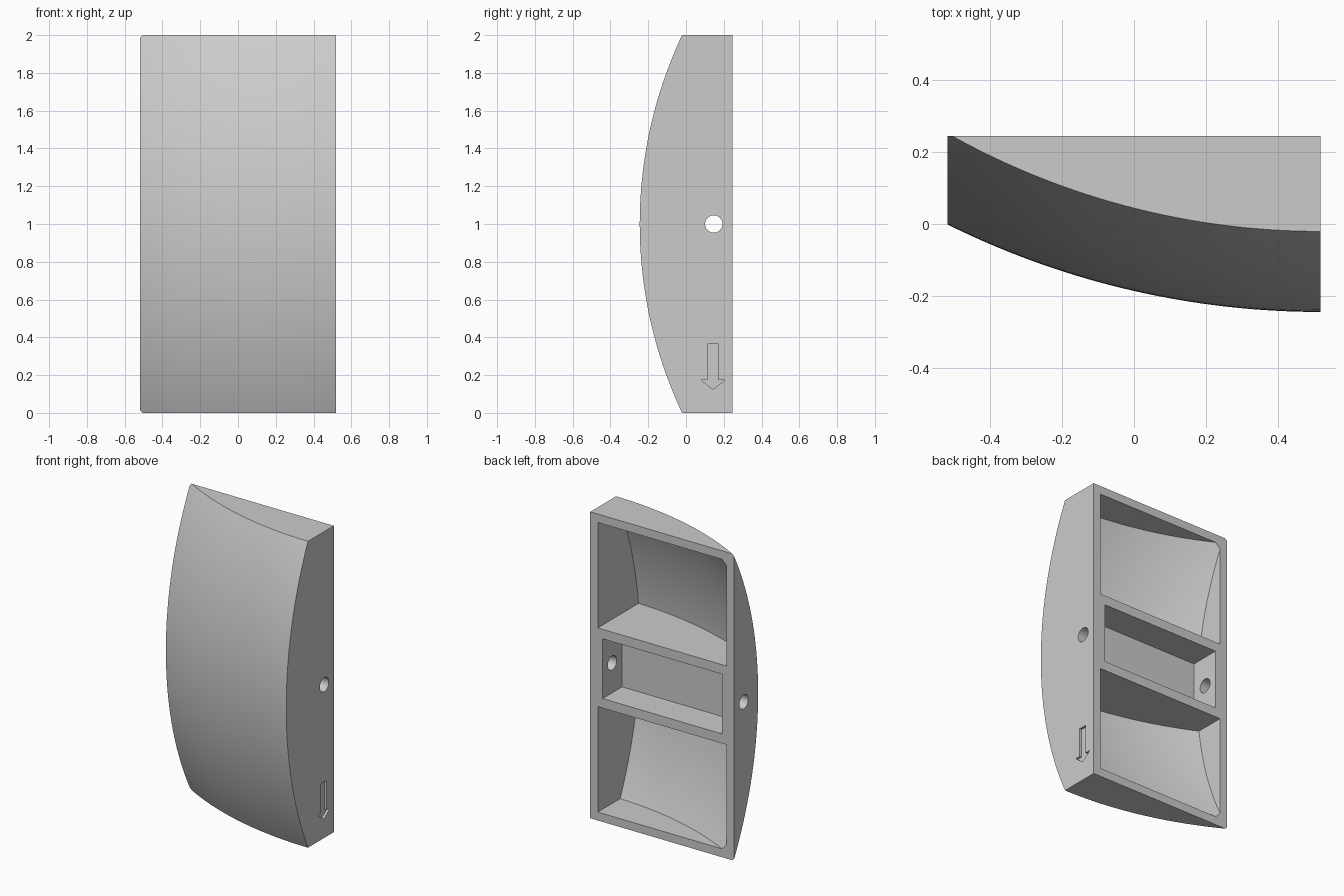
import bpy, bmesh, math
from mathutils import Matrix, Vector

cube = bpy.data.objects.get("Cube")
if cube:
    bpy.data.objects.remove(cube, do_unlink=True)

HALF_W, BACK, RADIUS, WALL = 0.52, 0.245, 2.34, 0.055
CENTRE = Vector((HALF_W, RADIUS - BACK, 1.0))   # centre of the spherical front

grey = bpy.data.materials.new("plain grey")
grey.use_nodes = True
colour = (0.6, 0.6, 0.6, 1)
grey.diffuse_color = colour
grey.node_tree.nodes["Principled BSDF"].inputs["Base Color"].default_value = colour


def finish(name, bm):
    bmesh.ops.recalc_face_normals(bm, faces=bm.faces)
    mesh = bpy.data.meshes.new(name)
    bm.to_mesh(mesh)
    bm.free()
    mesh.materials.append(grey)
    ob = bpy.data.objects.new(name, mesh)
    bpy.context.collection.objects.link(ob)
    return ob


def domed_block(name, half_w, z0, z1, radius, clip=None):
    """Block with a spherical front, running back past the rear plane."""
    bm = bmesh.new()
    bmesh.ops.create_grid(bm, x_segments=32, y_segments=48, size=1)
    for v in bm.verts:
        x, z = v.co.x * half_w, z0 + (v.co.y + 1) / 2 * (z1 - z0)
        drop = math.sqrt(radius**2 - (x - CENTRE.x)**2 - (z - CENTRE.z)**2)
        v.co = (x, CENTRE.y - drop, z)
    ext = bmesh.ops.extrude_face_region(bm, geom=bm.faces[:], use_keep_orig=True)
    for v in ext["geom"]:
        if isinstance(v, bmesh.types.BMVert):
            v.co.y = 0.5
    if clip is not None:
        bmesh.ops.bisect_plane(bm, geom=bm.verts[:] + bm.edges[:] + bm.faces[:],
                               plane_co=(0, clip, 0), plane_no=(0, 1, 0), clear_outer=True)
        rim = [e for e in bm.edges if e.is_boundary]
        bmesh.ops.contextual_create(bm, geom=rim)
    return finish(name, bm)


def box(name, lo, hi):
    bm = bmesh.new()
    lo, hi = Vector(lo), Vector(hi)
    bmesh.ops.create_cube(bm, size=1, matrix=Matrix.Translation((lo + hi) / 2)
                          @ Matrix.Diagonal((*(hi - lo), 1)))
    return finish(name, bm)


def cross_hole(name, y, z, r):
    bm = bmesh.new()
    bmesh.ops.create_cone(bm, cap_ends=True, segments=48, radius1=r, radius2=r, depth=1.4,
                          matrix=Matrix.Translation((0, y, z)) @ Matrix.Rotation(math.pi / 2, 4, "Y"))
    return finish(name, bm)


def arrow(name, y, z_tip, z_head, z_top, depth):
    """Downward arrow recess for the deep side."""
    half = [(0, z_tip), (0.065, z_head), (0.028, z_head), (0.028, z_top)]
    outline = half + [(-a, z) for a, z in reversed(half[1:])]
    bm = bmesh.new()
    face = bm.faces.new([bm.verts.new((HALF_W - depth, y + a, z)) for a, z in outline])
    ext = bmesh.ops.extrude_face_region(bm, geom=[face], use_keep_orig=True)
    for v in ext["geom"]:
        if isinstance(v, bmesh.types.BMVert):
            v.co.x = HALF_W + 0.1
    return finish(name, bm)


body = domed_block("curved_cover", HALF_W, 0, 2, RADIUS, BACK)

# Hollows in the back, the cross hole and the side arrow
inner = HALF_W - WALL
cutters = [
    domed_block("upper_pocket", inner, 1.257, 2 - WALL, RADIUS - WALL),
    domed_block("lower_pocket", inner, WALL, 0.743, RADIUS - WALL),
    box("middle_pocket", (-0.43, 0.045, 0.805), (0.43, 0.5, 1.195)),
    cross_hole("cross_hole", 0.147, 1.0, 0.046),
    arrow("arrow_recess", 0.143, 0.125, 0.175, 0.365, 0.015),
]
for c in cutters:
    mod = body.modifiers.new(c.name, "BOOLEAN")
    mod.operation, mod.solver, mod.object = "DIFFERENCE", "EXACT", c
    c.hide_render = True

# Bake the cuts and drop the cutters
graph = bpy.context.evaluated_depsgraph_get()
mesh = bpy.data.meshes.new_from_object(body.evaluated_get(graph))
body.modifiers.clear()
body.data = mesh
mesh.name = "curved_cover"
for c in cutters:
    bpy.data.objects.remove(c, do_unlink=True)

# Smooth dome, crisp edges
bpy.ops.object.select_all(action="DESELECT")
body.select_set(True)
bpy.context.view_layer.objects.active = body
bpy.ops.object.shade_smooth_by_angle(angle=math.radians(20))
